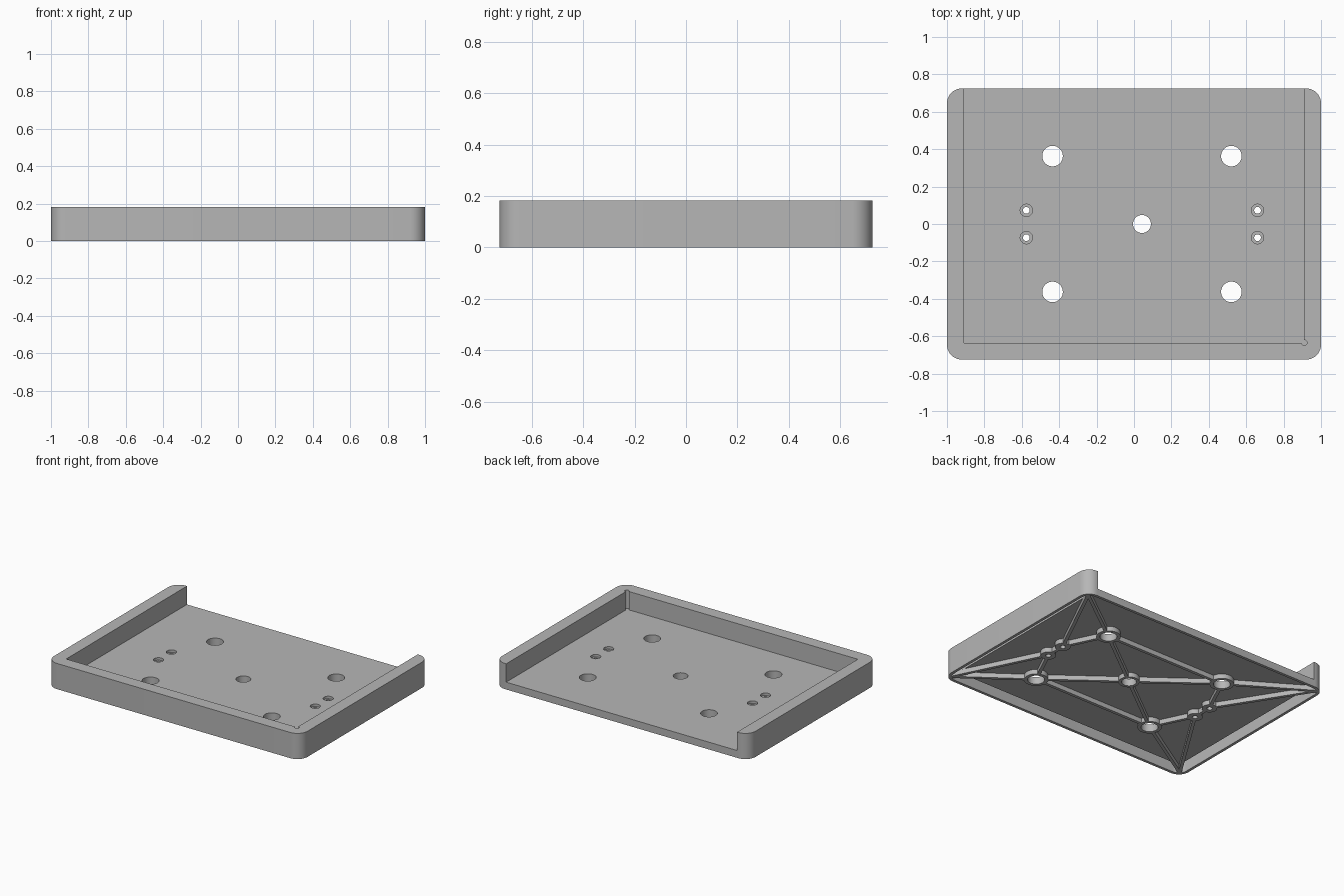
import bpy, bmesh, math
from mathutils import Vector

if "Cube" in bpy.data.objects:
    bpy.data.objects.remove(bpy.data.objects["Cube"])

W, D, H = 1.0, 0.725, 0.183          # half width, half depth, height
FLOOR, SKIN, T = 0.052, 0.033, 0.02  # floor top, floor underside, shell thickness
IN_X, IN_Y = 0.91, -0.635            # inner faces of the upright walls
CX = 0.0425                          # centre of the hole pattern

grey = bpy.data.materials.new("plain_grey")
grey.use_nodes = True
grey.diffuse_color = (0.47, 0.47, 0.47, 1)
grey.node_tree.nodes["Principled BSDF"].inputs["Base Color"].default_value = grey.diffuse_color


def circle(x, y, r, n=40):
    return [(x + r * math.cos(2 * math.pi * i / n), y + r * math.sin(2 * math.pi * i / n))
            for i in range(n)]


def rect(x0, x1, y0, y1):
    return [(x0, y0), (x1, y0), (x1, y1), (x0, y1)]


def rounded(inset, r=0.08, n=10):
    pts = []
    for k, (sx, sy) in enumerate([(1, 1), (-1, 1), (-1, -1), (1, -1)]):
        for i in range(n + 1):
            a = math.pi / 2 * (k + i / n)
            pts.append((sx * (W - r) + (r - inset) * math.cos(a),
                        sy * (D - r) + (r - inset) * math.sin(a)))
    return pts


def add_prism(bm, pts, z0, z1, hole=None):
    """Extrude an outline; an optional matching inner outline makes it a ring."""
    def loop(outline, z):
        return [bm.verts.new((x, y, z)) for x, y in outline]

    def skin(a, b):
        for i in range(len(a)):
            j = (i + 1) % len(a)
            bm.faces.new((a[i], a[j], b[j], b[i]))

    lo, hi = loop(pts, z0), loop(pts, z1)
    skin(lo, hi)
    if hole:
        hlo, hhi = loop(hole, z0), loop(hole, z1)
        skin(hhi, hlo)
        skin(hi, hhi)
        skin(hlo, lo)
    else:
        bm.faces.new(lo[::-1])
        bm.faces.new(hi)


def finish(name, bm):
    bmesh.ops.recalc_face_normals(bm, faces=bm.faces)
    me = bpy.data.meshes.new(name)
    bm.to_mesh(me)
    bm.free()
    me.materials.append(grey)
    ob = bpy.data.objects.new(name, me)
    bpy.context.collection.objects.link(ob)
    return ob


def prism(name, pts, z0, z1):
    bm = bmesh.new()
    add_prism(bm, pts, z0, z1)
    return finish(name, bm)


def cut(ob, cutter):
    cutter.hide_render = True
    mod = ob.modifiers.new("cut", 'BOOLEAN')
    mod.operation, mod.solver, mod.object = 'DIFFERENCE', 'EXACT', cutter
    bpy.context.view_layer.objects.active = ob
    bpy.ops.object.modifier_apply(modifier=mod.name)
    bpy.data.objects.remove(cutter)


# Tray: rounded block opened at the top and the back
tray = prism("tray", rounded(0), 0, H)
cut(tray, prism("opening", rect(-IN_X, IN_X, IN_Y, 1), FLOOR, 1))

# Hollow underside, continuing up inside the three walls
cut(tray, prism("floor_pocket", rounded(T), -0.1, SKIN))
wall_pocket = prism("wall_pocket", rounded(T), -0.1, H - T)
cut(wall_pocket, prism("core", rect(-IN_X - T, IN_X + T, IN_Y - T, 1), -1, 1))
cut(tray, wall_pocket)

# Round relief in the front left inner corner
cut(tray, prism("corner_relief", circle(IN_X, IN_Y, 0.015, 20), FLOOR, 1))

# Hole pattern: (hole radius in floor, hole radius in boss, boss radius)
BIG, MID, SMALL = (0.055, 0.055, 0.078), (0.048, 0.048, 0.068), (0.033, 0.018, 0.05)
holes = {"centre": (Vector((CX, 0)), MID)}
for sx in (-1, 1):
    for sy in (-1, 1):
        holes["big", sx, sy] = (Vector((CX + sx * 0.478, sy * 0.363)), BIG)
        holes["small", sx, sy] = (Vector((CX + sx * 0.618, sy * 0.073)), SMALL)
        holes["corner", sx, sy] = (Vector((sx * 0.965, sy * 0.69)), None)
for p, size in holes.values():
    if size:
        cut(tray, prism("hole", circle(p.x, p.y, size[0]), -1, 1))

# Bosses round the holes, under the floor
bm = bmesh.new()
for p, size in holes.values():
    if size:
        add_prism(bm, circle(p.x, p.y, size[2]), 0, SKIN + 0.001,
                  circle(p.x, p.y, size[1]))
bosses = finish("hole_bosses", bm)

# Ribs linking corners and bosses
links = []
for sx in (-1, 1):
    links.append((("small", sx, -1), ("small", sx, 1)))
    links.append((("big", -1, sx), ("big", 1, sx)))
    for sy in (-1, 1):
        big, small, corner = [(k, sx, sy) for k in ("big", "small", "corner")]
        links += [("centre", big), (big, small), (big, corner), (small, corner)]
bm = bmesh.new()
for a, b in links:
    (pa, ra), (pb, rb) = holes[a], holes[b]
    d = (pb - pa).normalized()
    side = Vector((-d.y, d.x)) * 0.011
    start = pa + d * (ra[2] - 0.004 if ra else 0)
    end = pb - d * (rb[2] - 0.004 if rb else 0)
    add_prism(bm, [start - side, end - side, end + side, start + side], 0, SKIN + 0.002)
ribs = finish("underside_ribs", bm)

# Smooth the rounded sides, keep edges sharp
bpy.ops.object.select_all(action='DESELECT')
for ob in (tray, bosses, ribs):
    ob.select_set(True)
bpy.context.view_layer.objects.active = tray
bpy.ops.object.shade_smooth_by_angle(angle=math.radians(30))
